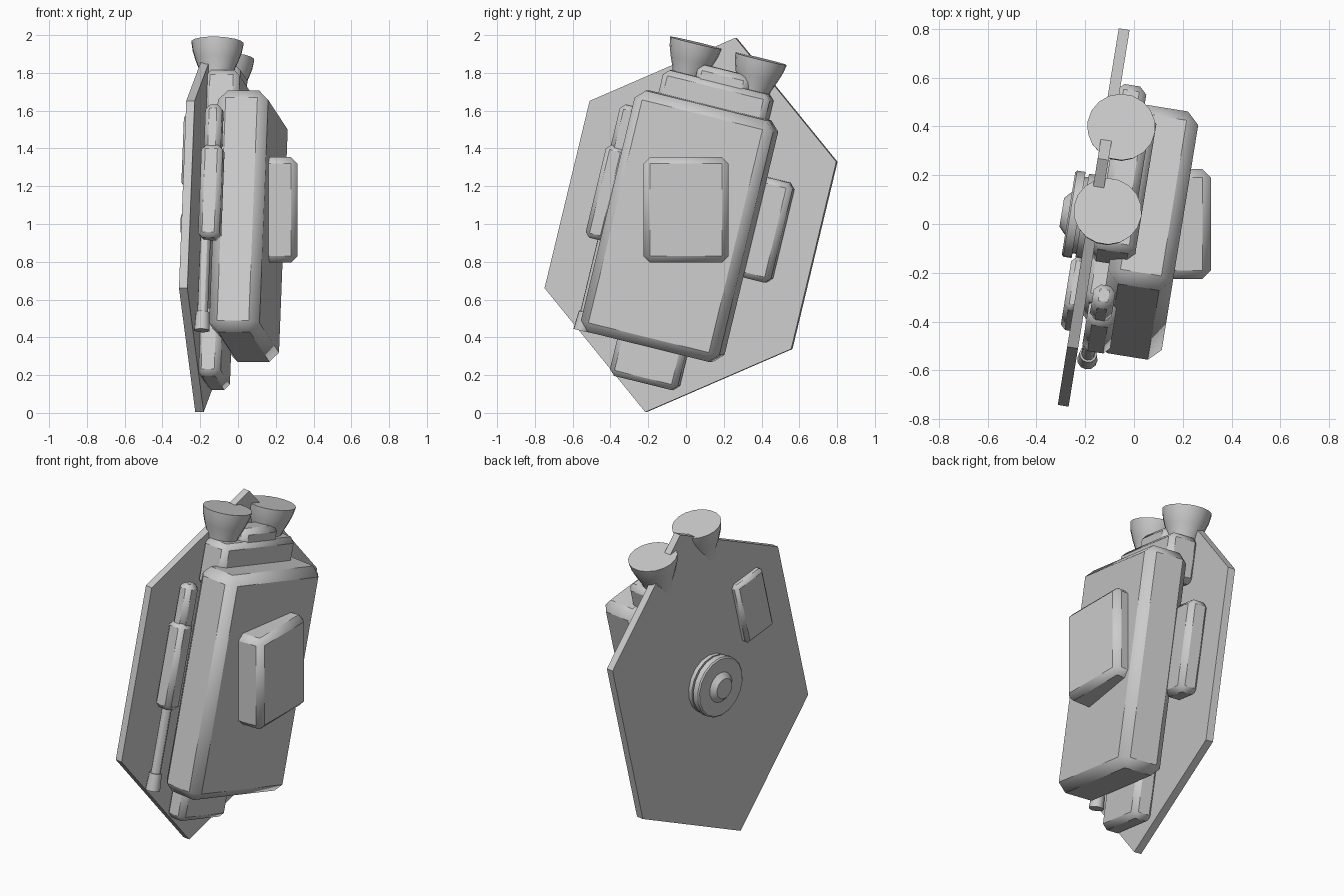
import bpy
import bmesh
from math import radians, sin, cos, pi
from mathutils import Matrix, Vector

cube = bpy.data.objects.get("Cube")
if cube:
    bpy.data.objects.remove(cube, do_unlink=True)

grey = bpy.data.materials.new("light_grey")
grey.use_nodes = True
colour = (0.6, 0.6, 0.6, 1)
grey.diffuse_color = colour
grey.node_tree.nodes["Principled BSDF"].inputs["Base Color"].default_value = colour

# Tilted frame: x is out from the plate, y across it, z up along it
UPRIGHT = Matrix.Translation((0, 0, 0.995))
FRAME = UPRIGHT @ Matrix.Rotation(radians(-9.2), 4, 'Z') @ Matrix.Rotation(radians(-13.7), 4, 'X')


def finish(name, bm, frame=FRAME, bevel=0.0):
    bmesh.ops.recalc_face_normals(bm, faces=bm.faces)
    mesh = bpy.data.meshes.new(name)
    bm.to_mesh(mesh)
    bm.free()
    mesh.materials.append(grey)
    obj = bpy.data.objects.new(name, mesh)
    bpy.context.collection.objects.link(obj)
    obj.matrix_world = frame
    if bevel:
        mod = obj.modifiers.new("Bevel", 'BEVEL')
        mod.width = bevel
        mod.segments = 1
    bpy.ops.object.select_all(action='DESELECT')
    obj.select_set(True)
    bpy.context.view_layer.objects.active = obj
    bpy.ops.object.shade_smooth_by_angle(angle=radians(30))
    return obj


def box(name, x, y, z, bevel=0.03, frame=FRAME):
    """Box from three (low, high) ranges."""
    bm = bmesh.new()
    bmesh.ops.create_cube(bm, size=1)
    for v in bm.verts:
        v.co = [lo + (c + 0.5) * (hi - lo) for c, (lo, hi) in zip(v.co, (x, y, z))]
    return finish(name, bm, frame, bevel)


def turned(name, profile, origin, axis='Z', sides=18):
    """Closed solid of revolution from (radius, height) pairs."""
    bm = bmesh.new()
    rings = []
    for r, h in profile:
        ring = []
        for i in range(sides):
            a = 2 * pi * i / sides
            p = (r * cos(a), r * sin(a), h) if axis == 'Z' else (h, r * cos(a), r * sin(a))
            ring.append(bm.verts.new(Vector(p) + Vector(origin)))
        rings.append(ring)
    for low, high in zip(rings, rings[1:]):
        for i in range(sides):
            j = (i + 1) % sides
            bm.faces.new((low[i], low[j], high[j], high[i]))
    bm.faces.new(rings[0])
    bm.faces.new(rings[-1])
    return finish(name, bm)


# Narrowed hexagonal back plate
bm = bmesh.new()
corners = [(0.786 * sin(i * pi / 3), 1.02 * cos(i * pi / 3)) for i in range(6)]
face = bm.faces.new([bm.verts.new((-0.19, y, z)) for y, z in corners])
extruded = bmesh.ops.extrude_face_region(bm, geom=[face])
bmesh.ops.translate(bm, vec=(0.045, 0, 0),
                    verts=[g for g in extruded["geom"] if isinstance(g, bmesh.types.BMVert)])
finish("hexagonal_plate", bm)

# Body and its blocks
box("main_body", (-0.075, 0.195), (-0.405, 0.36), (-0.67, 0.645), 0.05)
box("upper_block", (-0.16, 0.025), (-0.31, 0.28), (0.5, 0.775))
box("top_block", (-0.14, 0.0), (-0.14, 0.15), (0.7, 0.845))
box("lower_block", (-0.16, -0.03), (-0.225, 0.15), (-0.87, -0.5))
box("rear_side_block", (-0.16, -0.035), (0.3, 0.5), (-0.2, 0.345))
box("front_panel", (0.1, 0.315), (-0.225, 0.225), (-0.2, 0.36), 0.035, UPRIGHT)

# Front side handle with rod and foot
box("handle_grip", (-0.13, -0.015), (-0.52, -0.41), (-0.19, 0.315), 0.025)
box("handle_top", (-0.12, -0.03), (-0.5, -0.4), (0.25, 0.54), 0.025)
turned("handle_rod", [(0.028, -0.6), (0.028, -0.15)], (-0.1, -0.43, 0), sides=12)
turned("handle_foot", [(0.042, -0.68), (0.036, -0.58)], (-0.1, -0.43, 0), sides=12)

# Pair of flared nozzles
for side, y in (("front", -0.195), ("rear", 0.165)):
    turned(side + "_nozzle",
           [(0.075, 0.72), (0.09, 0.79), (0.115, 0.85), (0.132, 0.9), (0.14, 0.945)],
           (-0.115, y, 0))

# Round hub and small plate on the back
turned("hub", [(0.175, -0.18), (0.175, -0.215), (0.16, -0.215), (0.16, -0.23), (0.18, -0.23),
               (0.18, -0.265), (0.172, -0.272), (0.09, -0.272), (0.06, -0.3)],
       (0, 0, 0), 'X')
box("back_cover", (-0.23, -0.17), (-0.515, -0.29), (0.09, 0.485), 0.02)
